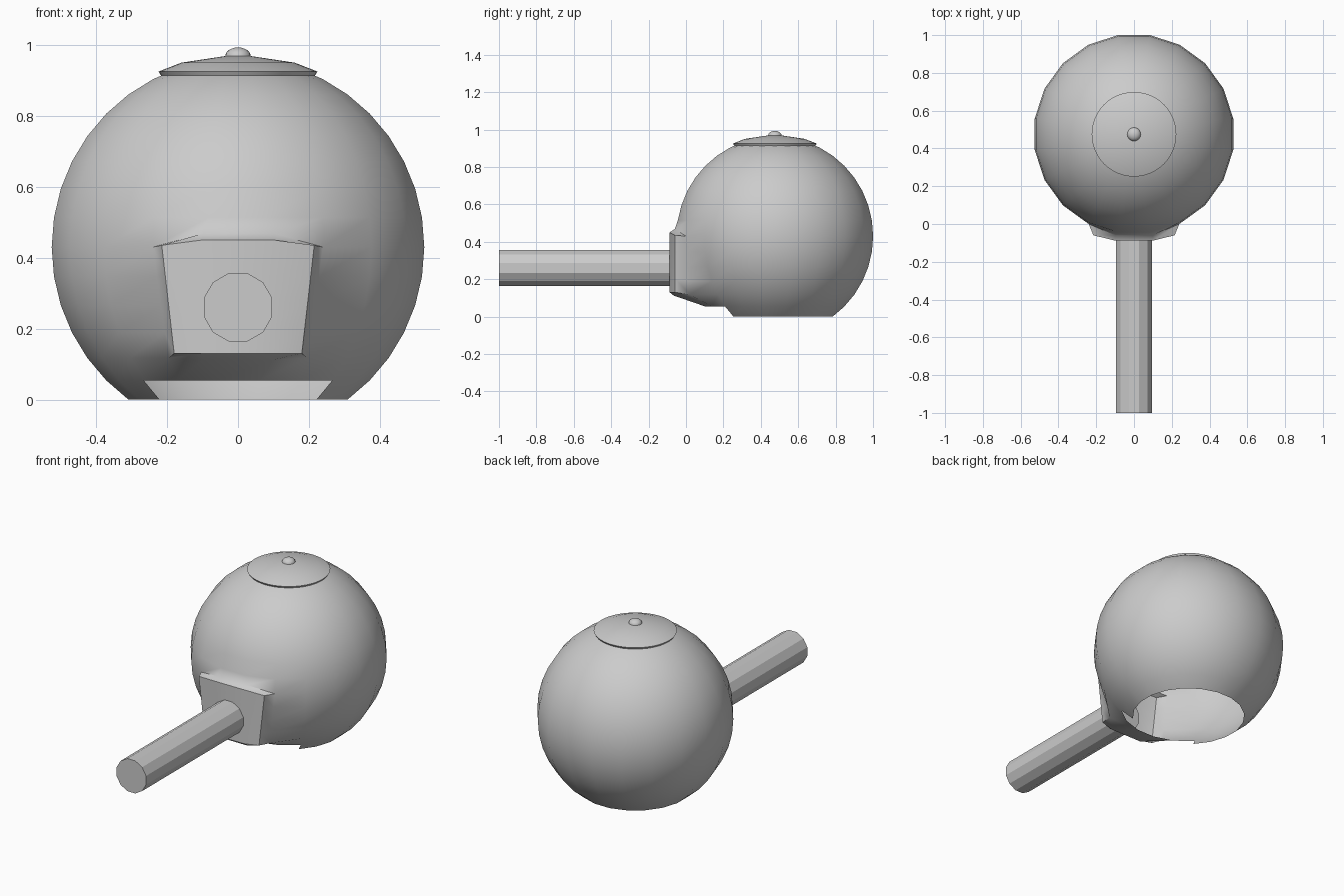
import bpy, bmesh
from math import sin, cos, radians, pi

if "Cube" in bpy.data.objects:
    bpy.data.objects.remove(bpy.data.objects["Cube"])


def finish(bm, name, angle=32):
    bmesh.ops.remove_doubles(bm, verts=bm.verts, dist=1e-5)
    mesh = bpy.data.meshes.new(name)
    bm.to_mesh(mesh)
    bm.free()
    ob = bpy.data.objects.new(name, mesh)
    bpy.context.collection.objects.link(ob)
    bpy.ops.object.select_all(action='DESELECT')
    ob.select_set(True)
    bpy.context.view_layer.objects.active = ob
    bpy.ops.object.shade_smooth_by_angle(angle=radians(angle))
    return ob


def revolve(name, profile, n, cy, angle=32):
    bm = bmesh.new()
    rings = [[bm.verts.new((r * cos(2 * pi * i / n), cy + r * sin(2 * pi * i / n), z))
              for i in range(n)] for r, z in profile]
    for a, b in zip(rings, rings[1:]):
        for i in range(n):
            j = (i + 1) % n
            bm.faces.new((a[i], a[j], b[j], b[i]))
    return finish(bm, name, angle)


R, CY, CZ, N = 0.532, 0.475, 0.430, 20

# round body: 20-sided ball, open at the bottom, column 0 starts at -9 deg from the front
bm = bmesh.new()
grid = {}
for k in range(-6, 11):
    for i in range(N):
        a, e = radians(-9 + 18 * i), radians(9 * k)
        grid[k, i] = bm.verts.new((R * cos(e) * sin(a), CY - R * cos(e) * cos(a), CZ + R * sin(e)))
cells = {}
for k in range(-6, 10):
    for i in range(N):
        j = (i + 1) % N
        if k == -6 and i in (18, 19, 0, 1, 2):   # notch at the lower front edge
            continue
        cells[k, i] = bm.faces.new((grid[k, i], grid[k, j], grid[k + 1, j], grid[k + 1, i]))

# handle mount: front panel of the ball pushed forward into a flat block
panel_keys = [(k, i) for k in range(-4, 0) for i in (19, 0, 1)]
bmesh.ops.delete(bm, geom=[cells[c] for c in panel_keys], context='FACES_ONLY')
mount = {}
for k in range(-4, 1):
    t = -k / 4
    for i, side, inner in ((19, -1, 0), (0, -1, 1), (1, 1, 1), (2, 1, 0)):
        base = grid[k, i]
        z = 0.45 - 0.32 * t if inner else 0.435 - 0.305 * t
        x, y = (0.1, -0.088) if inner else (0.215 - 0.035 * t, -0.06)
        mount[k, i] = bm.verts.new((side * x, y, z))
        if inner and k == 0:
            base.co = (side * 0.1, -0.06, 0.468)
        elif inner and k == -4:
            base.co = (side * 0.1, -0.065, 0.112)
        elif not inner:
            base.co.y = 0.02 * t
            base.co.x = side * (0.24 - 0.045 * t)
for k, i in panel_keys:
    j = (i + 1) % N
    bm.faces.new((mount[k, i], mount[k, j], mount[k + 1, j], mount[k + 1, i]))
rim = ([(0, i) for i in (2, 1, 0, 19)] + [(k, 19) for k in (-1, -2, -3, -4)]
       + [(-4, i) for i in (0, 1, 2)] + [(k, 2) for k in (-3, -2, -1)])
for p, q in zip(rim, rim[1:] + rim[:1]):
    bm.faces.new((grid[p], grid[q], mount[q], mount[p]))
finish(bm, "body", 38)

# lid and its knob
revolve("lid", [(0.205, 0.895), (0.215, 0.91), (0.224, 0.925), (0.16, 0.95), (0.0, 0.974)], 48, CY)
revolve("lid_knob", [(0.036 * cos(a), 0.968 + 0.025 * sin(a))
                     for a in [i * pi / 12 for i in range(7)]], 20, CY, 60)

# straight flat-sided handle
bm = bmesh.new()
bmesh.ops.create_cone(bm, cap_ends=True, segments=12, radius1=0.1, radius2=0.1, depth=0.93)
for v in bm.verts:
    a = radians(15)
    x, y, z = v.co
    # turn so that a flat faces up, then lay along y
    if abs(max(abs(w.co.x) for w in bm.verts)) < 0:
        continue
    v.co = (x * cos(a) - y * sin(a), -0.535 + z, 0.26 + x * sin(a) + y * cos(a))
bmesh.ops.recalc_face_normals(bm, faces=bm.faces)
finish(bm, "handle", 20)
